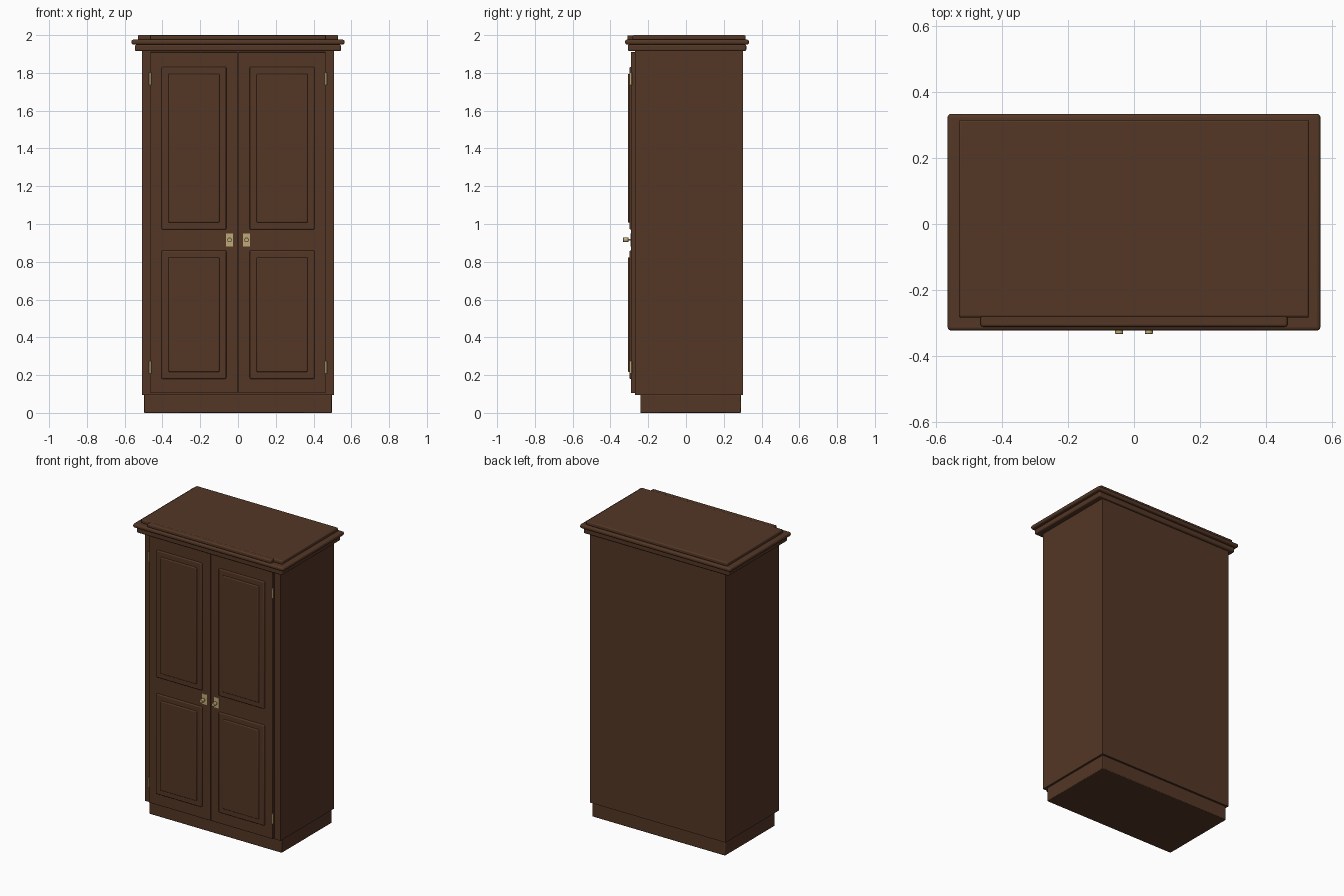
import bpy
import math

if "Cube" in bpy.data.objects:
    bpy.data.objects.remove(bpy.data.objects["Cube"])


def material(name, rgb):
    m = bpy.data.materials.new(name)
    m.diffuse_color = (*rgb, 1)
    m.use_nodes = True
    m.node_tree.nodes["Principled BSDF"].inputs["Base Color"].default_value = m.diffuse_color
    return m


wood = material("dark walnut", (0.087, 0.038, 0.019))
brass = material("pale brass", (0.53, 0.41, 0.19))


def box(name, x, y, z, mat=wood, bevel=0.0, segments=2):
    """Box from (min, max) ranges, with optional rounded edges."""
    bpy.ops.mesh.primitive_cube_add(size=1, location=(sum(x) / 2, sum(y) / 2, sum(z) / 2))
    ob = bpy.context.object
    ob.name = name
    ob.scale = (x[1] - x[0], y[1] - y[0], z[1] - z[0])
    bpy.ops.object.transform_apply(location=False, rotation=False, scale=True)
    ob.data.materials.append(mat)
    if bevel:
        mod = ob.modifiers.new("rounded_edges", 'BEVEL')
        mod.width = bevel
        mod.segments = segments
        bpy.ops.object.shade_smooth_by_angle(angle=math.radians(40))
    return ob


def rod(name, radius, length, location, along_y=False, bevel=0.0):
    """Brass cylinder, upright or pointing forward."""
    rot = (math.pi / 2, 0, 0) if along_y else (0, 0, 0)
    bpy.ops.mesh.primitive_cylinder_add(vertices=24, radius=radius, depth=length,
                                        location=location, rotation=rot)
    ob = bpy.context.object
    ob.name = name
    ob.data.materials.append(brass)
    if bevel:
        mod = ob.modifiers.new("rounded_edges", 'BEVEL')
        mod.width = bevel
        mod.segments = 2
    bpy.ops.object.shade_smooth_by_angle(angle=math.radians(40))
    return ob


# Carcass and plinth
box("plinth", (-0.497, 0.497), (-0.242, 0.292), (0, 0.096), bevel=0.004)
box("carcass", (-0.508, 0.508), (-0.27, 0.302), (0.096, 1.92))

# Cornice: three stepped mouldings and a front strip
box("cornice_lower", (-0.545, 0.545), (-0.308, 0.319), (1.915, 1.950), bevel=0.008, segments=3)
box("cornice_middle", (-0.564, 0.564), (-0.322, 0.333), (1.950, 1.976), bevel=0.010, segments=4)
box("cornice_top", (-0.530, 0.530), (-0.283, 0.315), (1.974, 2.0), bevel=0.007, segments=3)
box("cornice_front_strip", (-0.464, 0.464), (-0.311, -0.275), (1.974, 1.999), bevel=0.007, segments=3)

# Doors with fielded panels, hinges and pulls, mirrored left and right
for side, s in (("left", -1), ("right", 1)):
    def span(a, b):
        return tuple(sorted((s * a, s * b)))

    box(side + "_door", span(0.002, 0.464), (-0.291, -0.268), (0.104, 1.910), bevel=0.002)

    for level, z0, z1 in (("upper", 0.970, 1.832), ("lower", 0.180, 0.860)):
        name = f"{side}_{level}_panel"
        box(name + "_moulding", span(0.062, 0.405), (-0.300, -0.285), (z0, z1),
            bevel=0.007, segments=3)
        box(name + "_field", span(0.098, 0.369), (-0.308, -0.290), (z0 + 0.037, z1 - 0.037),
            bevel=0.006, segments=3)

    for level, z in (("upper", 1.768), ("lower", 0.242)):
        rod(f"{side}_{level}_hinge", 0.006, 0.066, (s * 0.465, -0.293, z))

    box(side + "_handle_plate", span(0.027, 0.064), (-0.294, -0.288), (0.881, 0.951), brass)
    rod(side + "_handle_stem", 0.004, 0.03, (s * 0.045, -0.303, 0.916), along_y=True)
    rod(side + "_handle_knob", 0.012, 0.028, (s * 0.045, -0.319, 0.916), along_y=True, bevel=0.002)
